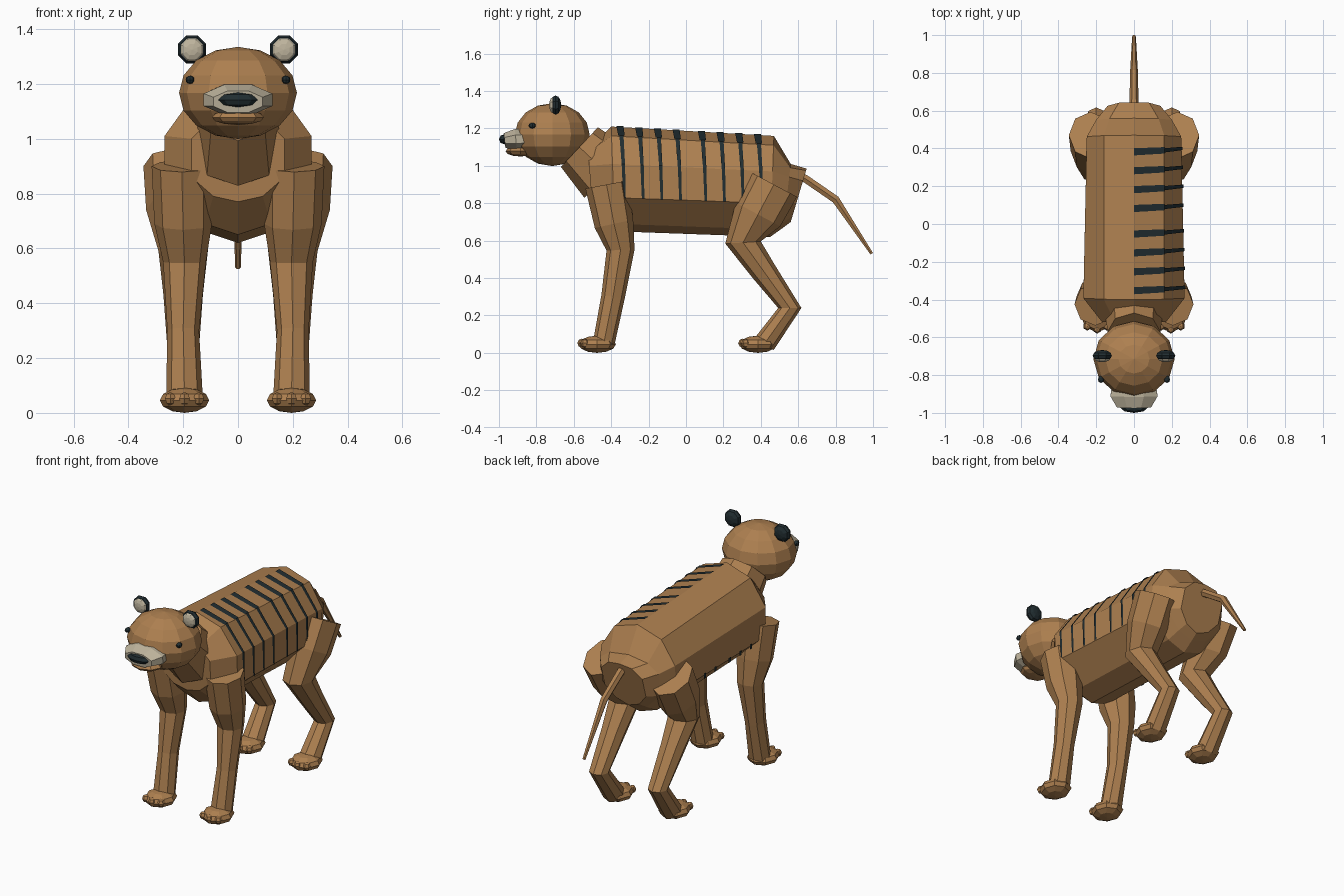
import bpy, bmesh, math
from mathutils import Vector, Matrix

if "Cube" in bpy.data.objects:
    bpy.data.objects.remove(bpy.data.objects["Cube"])


def material(name, rgb):
    m = bpy.data.materials.new(name)
    m.diffuse_color = (*rgb, 1)
    m.use_nodes = True
    m.node_tree.nodes["Principled BSDF"].inputs["Base Color"].default_value = m.diffuse_color
    return m


BROWN = material("tan_brown", (0.42, 0.215, 0.08))
DARK = material("dark_slate", (0.015, 0.026, 0.03))
CREAM = material("cream", (0.52, 0.46, 0.34))


def finish(bm, name, mat, fix=True):
    if fix:
        bmesh.ops.recalc_face_normals(bm, faces=bm.faces)
    me = bpy.data.meshes.new(name)
    bm.to_mesh(me)
    bm.free()
    me.materials.append(mat)
    ob = bpy.data.objects.new(name, me)
    bpy.context.collection.objects.link(ob)
    return ob


def ellipsoid(name, mat, c, r, seg=8, rings=6, pole="Z", turn=0.0):
    """Faceted ellipsoid with its poles along the chosen axis."""
    bm = bmesh.new()
    bmesh.ops.create_uvsphere(bm, u_segments=seg, v_segments=rings, radius=1)
    rot = Matrix.Rotation(turn, 4, "Z")
    if pole == "Y":
        rot = Matrix.Rotation(math.pi / 2, 4, "X") @ rot
    bm.transform(Matrix.Translation(c) @ Matrix.Diagonal((*r, 1)) @ rot)
    return finish(bm, name, mat)


def loft(name, mat, rings):
    bm = bmesh.new()
    vs = [[bm.verts.new(p) for p in ring] for ring in rings]
    n = len(vs[0])
    for a, b in zip(vs, vs[1:]):
        for i in range(n):
            j = (i + 1) % n
            bm.faces.new((a[i], a[j], b[j], b[i]))
    bm.faces.new(vs[0])
    bm.faces.new(vs[-1])
    return finish(bm, name, mat)


def tube(name, mat, path, n=8, shift=0.0):
    """Limb along points (x, y, z, half width in x, half depth)."""
    rings = []
    pts = [Vector((0, p[1], p[2])) for p in path]
    s = 1 / math.cos(math.pi / n) if shift else 1
    for k, (x, y, z, rx, rd) in enumerate(path):
        t = Vector((0, 0, 0))
        if k > 0:
            t += (pts[k] - pts[k - 1]).normalized()
        if k < len(pts) - 1:
            t += (pts[k + 1] - pts[k]).normalized()
        d = t.normalized().cross(Vector((1, 0, 0)))
        ring = []
        for i in range(n):
            a = math.tau * (i + shift) / n
            ring.append(Vector((x, y, z)) + Vector((rx * s * math.cos(a), 0, 0)) + d * rd * s * math.sin(a))
        rings.append(ring)
    return loft(name, mat, rings)


# Body: ridged ten-sided sections (y top, y bottom, six heights from ridge to keel, three half widths)
SECTIONS = [
    (-0.525, -0.50, 1.09, 1.07, 1.00, 0.86, 0.79, 0.77, 0.10, 0.17, 0.09),
    (-0.40, -0.38, 1.21, 1.16, 1.01, 0.83, 0.69, 0.65, 0.16, 0.268, 0.12),
    (0.47, 0.45, 1.16, 1.11, 0.97, 0.80, 0.66, 0.62, 0.16, 0.25, 0.12),
    (0.56, 0.52, 1.01, 0.99, 0.94, 0.80, 0.70, 0.67, 0.13, 0.20, 0.10),
    (0.645, 0.56, 0.985, 0.975, 0.92, 0.80, 0.73, 0.70, 0.08, 0.14, 0.08),
]


def body_ring(s):
    yt, yb, zt, zs, zu, zl, zb, zc, w1, w2, w3 = s
    half = [(w1, zs), (w2, zu), (w2, zl), (w3, zb)]
    pts = [(0, zt)] + half + [(0, zc)] + [(-x, z) for x, z in reversed(half)]
    return [(x, yb + (yt - yb) * (z - zc) / (zt - zc), z) for x, z in pts]


loft("body", BROWN, [body_ring(s) for s in SECTIONS])
tube("neck", BROWN, [(0, -0.57, 1.10, 0.14, 0.145), (0, -0.42, 0.96, 0.16, 0.18)])


# Stripes: thin plates over the right back and flank, wide on top and narrow below
def section_at(y):
    f = (y + 0.40) / 0.87
    return [a + (b - a) * f for a, b in zip(SECTIONS[1], SECTIONS[2])]


def stripe(name, y):
    s = section_at(y)
    zt, zs, zu, zl, w1, w2 = s[2], s[3], s[4], s[5], s[8], s[9]
    e = 0.005
    parts = [[(0, zt + e, y - 0.008, 0.019), (w1 + e / 2, zs + e, y, 0.017)],
             [(w1 + e / 2, zs + e, y, 0.011), (w2 + e, zu + e / 2, y + 0.010, 0.009)],
             [(w2 + e, zu + e / 2, y + 0.010, 0.009), (w2 + e, zl, y + 0.016, 0.007)]]
    bm = bmesh.new()
    for part in parts:
        a, b = [[bm.verts.new((x, yy + k * h, z)) for k in (-1, 1)] for x, z, yy, h in part]
        bm.faces.new((a[0], b[0], b[1], a[1]))
    finish(bm, name, DARK, False)


def flank_mark(name, y):
    s = section_at(y)
    x, z = -s[9] - 0.006, s[5]
    bm = bmesh.new()
    corners = [(y + 0.01, z - 0.015), (y - 0.01, z - 0.015), (y - 0.01, z + 0.015), (y + 0.01, z + 0.015)]
    bm.faces.new([bm.verts.new((x, yy, zz)) for yy, zz in corners])
    finish(bm, name, DARK, False)


for i, y in enumerate((-0.345, -0.245, -0.145, -0.045, 0.09, 0.19, 0.29, 0.39)):
    stripe(f"stripe_{i + 1}", y)
    flank_mark(f"left_flank_mark_{i + 1}", y)

# Head
ellipsoid("head", BROWN, (0, -0.715, 1.167), (0.215, 0.2, 0.168), 12, 8)
tube("muzzle", CREAM, [(0, -0.85, 1.145, 0.115, 0.055), (0, -0.91, 1.142, 0.125, 0.055),
                       (0, -0.97, 1.135, 0.09, 0.04)], 8, 0.5)
ellipsoid("chin", BROWN, (0, -0.885, 1.078), (0.095, 0.08, 0.028), 8, 6)
ellipsoid("nose", DARK, (0, -0.972, 1.142), (0.072, 0.028, 0.027), 8, 4)

# Tail
tube("tail", BROWN, [(0, 0.58, 0.96, 0.024, 0.024), (0, 0.64, 0.93, 0.024, 0.024),
                     (0, 0.80, 0.82, 0.021, 0.024), (0, 0.993, 0.53, 0.010, 0.009)], 6)


# Legs, paws, eyes and ears on both sides
def paw(name, x, y):
    ellipsoid(name, BROWN, (x, y, 0.046), (0.09, 0.10, 0.046), 8, 6)
    for k, (dx, dy) in enumerate(((-0.052, -0.066), (0, -0.082), (0.052, -0.066))):
        ellipsoid(f"{name}_toe_{k + 1}", BROWN, (x + dx, y + dy, 0.052), (0.022, 0.024, 0.024), 6, 4)


for side, s in (("right", 1), ("left", -1)):
    tube(f"{side}_front_leg", BROWN, [
        (s * 0.205, -0.425, 0.90, 0.11, 0.115), (s * 0.20, -0.385, 0.69, 0.105, 0.105),
        (s * 0.195, -0.35, 0.55, 0.078, 0.075), (s * 0.20, -0.39, 0.30, 0.058, 0.063),
        (s * 0.195, -0.44, 0.05, 0.067, 0.058)])
    tube(f"{side}_hind_leg", BROWN, [
        (s * 0.23, 0.47, 0.90, 0.115, 0.14), (s * 0.225, 0.385, 0.74, 0.11, 0.135),
        (s * 0.20, 0.305, 0.59, 0.09, 0.095), (s * 0.20, 0.42, 0.43, 0.072, 0.068),
        (s * 0.20, 0.555, 0.24, 0.058, 0.062), (s * 0.195, 0.42, 0.05, 0.067, 0.06)])
    paw(f"{side}_front_paw", s * 0.195, -0.475)
    paw(f"{side}_hind_paw", s * 0.195, 0.385)
    ellipsoid(f"{side}_eye", DARK, (s * 0.175, -0.822, 1.215), (0.016, 0.02, 0.015), 8, 6)
    ellipsoid(f"{side}_ear", DARK, (s * 0.168, -0.697, 1.325), (0.055, 0.03, 0.055), 8, 6, "Y", math.pi / 8)
    ellipsoid(f"{side}_inner_ear", CREAM, (s * 0.168, -0.715, 1.325), (0.044, 0.016, 0.044), 8, 6, "Y", math.pi / 8)
